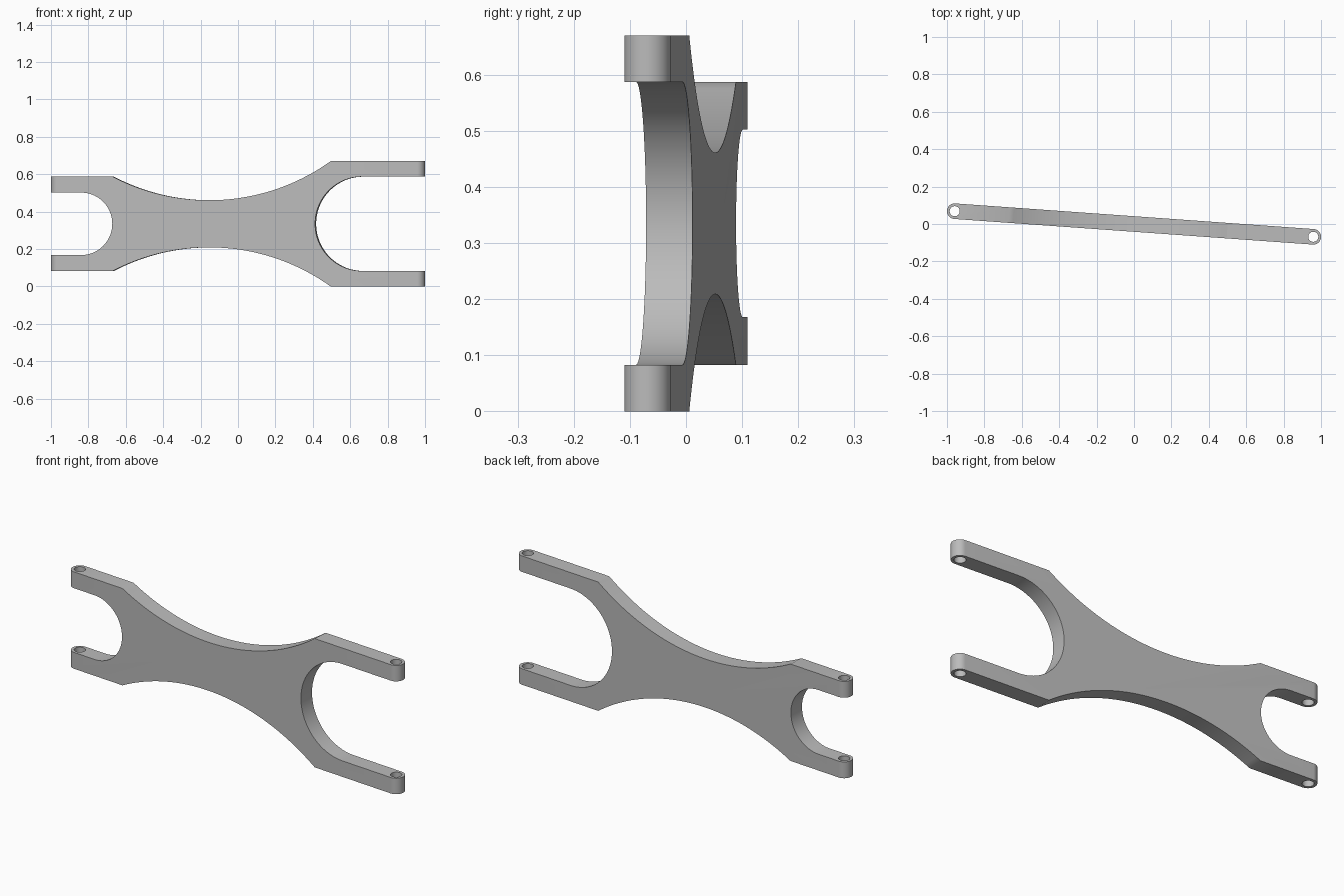
import bpy, bmesh, math
from math import sin, cos, pi

cube = bpy.data.objects.get("Cube")
if cube:
    bpy.data.objects.remove(cube)

MID_Z = 0.335            # height of the symmetry plane
RAD = 0.0415             # half thickness and end radius
HALF = 0.961             # pin centre distance from the middle
HOLE = 0.027
TILT = -math.atan2(0.0685, 0.9585)

grey = bpy.data.materials.new("plain_grey")
grey.use_nodes = True
grey.diffuse_color = (0.5, 0.5, 0.5, 1)
grey.node_tree.nodes["Principled BSDF"].inputs["Base Color"].default_value = (0.5, 0.5, 0.5, 1)


def prism(name, points, offset):
    """Extrude a closed outline of 3D points along an offset."""
    bm = bmesh.new()
    face = bm.faces.new([bm.verts.new(p) for p in points])
    out = bmesh.ops.extrude_face_region(bm, geom=[face])
    moved = [v for v in out["geom"] if isinstance(v, bmesh.types.BMVert)]
    bmesh.ops.translate(bm, verts=moved, vec=offset)
    bmesh.ops.recalc_face_normals(bm, faces=bm.faces)
    mesh = bpy.data.meshes.new(name)
    bm.to_mesh(mesh)
    bm.free()
    mesh.materials.append(grey)
    obj = bpy.data.objects.new(name, mesh)
    bpy.context.collection.objects.link(obj)
    return obj


def arc(cx, cy, r, start, end, steps):
    return [(cx + r * cos(start + (end - start) * i / steps),
             cy + r * sin(start + (end - start) * i / steps)) for i in range(steps + 1)]


def boolean(target, cutter, operation):
    mod = target.modifiers.new("cut", "BOOLEAN")
    mod.operation, mod.solver, mod.object = operation, "EXACT", cutter
    bpy.context.view_layer.objects.active = target
    bpy.ops.object.modifier_apply(modifier=mod.name)
    bpy.data.objects.remove(cutter)


# Upper waist curve, from the narrow fork to the wide fork
R, WAIST_X, WAIST = 1.12, -0.152, 0.126
angle = lambda h: math.acos(1 - (h - WAIST) / R)
top = arc(WAIST_X, WAIST + R, R, -pi / 2 - angle(0.252), -pi / 2 + angle(0.335), 48)
bottom = [(u, -z) for u, z in reversed(top)]

# Fork outline: waist curves, square arms, round throats
wide_throat = arc(0.668, 0, 0.252, pi / 2, 3 * pi / 2, 48)
narrow_throat = arc(-0.838, 0, 0.167, -pi / 2, pi / 2, 48)
END = 1.1
outline = (top + [(END, 0.335), (END, 0.252)] + wide_throat + [(END, -0.252), (END, -0.335)]
           + bottom + [(-END, -0.252), (-END, -0.167)] + narrow_throat
           + [(-END, 0.167), (-END, 0.252)])
link = prism("double_fork_link", [(u, -0.1, z + MID_Z) for u, z in outline], (0, 0.2, 0))

# Plan shape with rounded ends
plan = arc(HALF, 0, RAD, -pi / 2, pi / 2, 24) + arc(-HALF, 0, RAD, pi / 2, 3 * pi / 2, 24)
boolean(link, prism("plan_shape", [(x, y, -0.1) for x, y in plan], (0, 0, 0.9)), "INTERSECT")

# Pin holes through both arms of each fork
for side in (-1, 1):
    ring = arc(side * HALF, 0, HOLE, 0, 2 * pi, 32)[:-1]
    boolean(link, prism("pin_hole", [(x, y, -0.1) for x, y in ring], (0, 0, 0.9)), "DIFFERENCE")

link.rotation_euler.z = TILT
bpy.ops.object.select_all(action="DESELECT")
link.select_set(True)
bpy.context.view_layer.objects.active = link
bpy.ops.object.shade_smooth_by_angle(angle=math.radians(30))
